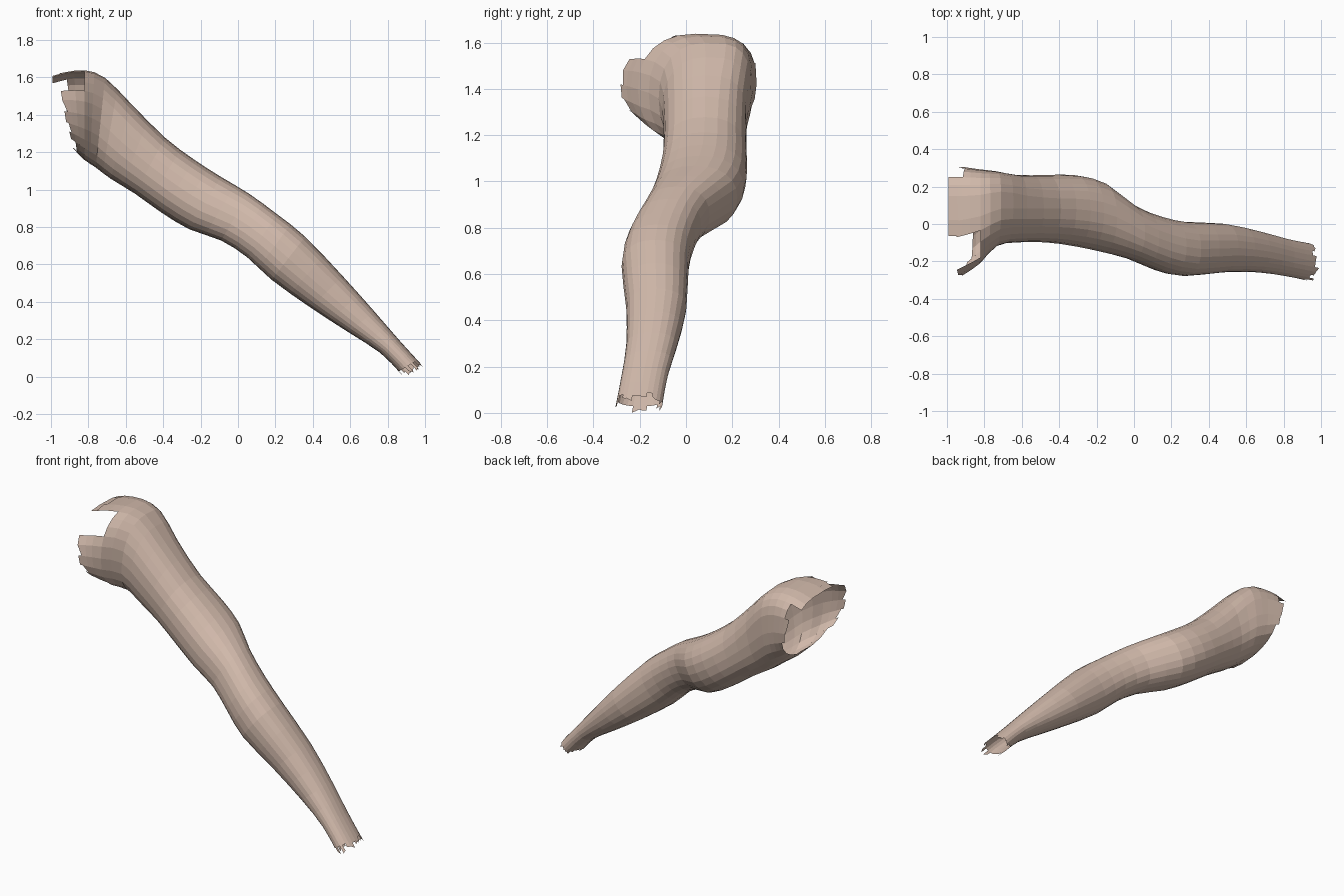
import bpy, bmesh, math, random
from mathutils import Vector

cube = bpy.data.objects.get("Cube")
if cube:
    bpy.data.objects.remove(cube, do_unlink=True)

random.seed(4)
SIDES = 24      # faces around the limb
STEPS = 2       # rings per station

# Stations from shoulder to wrist: top x, top z, bottom x, bottom z, front y, back y
stations = [
    (-.93, 1.62, -.87, 1.19, -.26, .30),
    (-.83, 1.63, -.83, 1.15, -.21, .29),
    (-.72, 1.59, -.77, 1.11, -.12, .28),
    (-.58, 1.45, -.69, 1.05, -.10, .26),
    (-.40, 1.27, -.56, .97, -.10, .26),
    (-.24, 1.15, -.42, .87, -.12, .26),
    (-.10, 1.06, -.27, .78, -.15, .22),
    (.05, .97, -.10, .72, -.19, .10),
    (.20, .86, .04, .63, -.25, .04),
    (.35, .74, .17, .51, -.28, .01),
    (.55, .53, .38, .36, -.26, 0),
    (.72, .34, .58, .23, -.26, -.04),
    (.85, .19, .75, .12, -.28, -.08),
    (.95, .08, .85, .02, -.30, -.10),
]


def smooth_stations(rows, steps):
    """Catmull-Rom interpolation of the station table."""
    out = []
    for i in range(len(rows) - 1):
        quad = [rows[max(0, min(len(rows) - 1, i + k))] for k in (-1, 0, 1, 2)]
        for s in range(steps):
            t = s / steps
            out.append([b + t * ((c - a) + t * ((2 * a - 5 * b + 4 * c - d)
                        + t * (3 * b - a - 3 * c + d))) / 2
                        for a, b, c, d in zip(*quad)])
    out.append(list(rows[-1]))
    return out


def soft(v, power):
    """Squared-off circle coordinate."""
    return math.copysign(abs(v) ** power, v)


def ring_points(row):
    tx, tz, bx, bz, front, back = row
    top, bottom = Vector((tx, 0, tz)), Vector((bx, 0, bz))
    middle = (top + bottom) / 2 + Vector((0, (front + back) / 2, 0))
    boxy = max(0, min(1, (tz - 1.3) * 4))       # shoulder blade corner
    for k in range(SIDES):
        a = math.tau * k / SIDES
        upper_back = math.sin(a) > 0 and math.cos(a) > 0
        power = .88 - .3 * boxy * upper_back
        yield (middle + (top - bottom) / 2 * soft(math.cos(a), power)
               + Vector((0, (back - front) / 2 * soft(math.sin(a), power), 0)))


# Limb shell, open at both ends, with a notch in the upper front of the shoulder
NOTCH = range(SIDES - 4, SIDES - 1)
bm = bmesh.new()
rings = [[bm.verts.new(p) for p in ring_points(r)]
         for r in smooth_stations(stations, STEPS)]
for i, (low, high) in enumerate(zip(rings, rings[1:])):
    for k in range(SIDES):
        n = (k + 1) % SIDES
        if i > 1 or k not in NOTCH:
            bm.faces.new((low[k], high[k], high[n], low[n]))


# Torn edges: separate stubs of uneven length along both openings
def tear(edge, inner, length, gaps=()):
    outward = [(e.co - i.co).normalized() for e, i in zip(edge, inner)]
    for k in range(SIDES):
        n = (k + 1) % SIDES
        if k not in gaps and random.random() < .6:
            tips = [bm.verts.new(edge[j].co + outward[j] * length * random.uniform(.3, 1))
                    for j in (k, n)]
            bm.faces.new((edge[k], edge[n], tips[1], tips[0]))


tear(rings[0], rings[1], .05, NOTCH)
tear(rings[-1], rings[-2], .05)

# Long flap on top of the shoulder
flap = [rings[0][k] for k in (SIDES - 1, 0, 1, 2, 3)]
tips = [bm.verts.new((-1, v.co.y, v.co.z - .02)) for v in flap]
for j in range(len(flap) - 1):
    bm.faces.new((flap[j], flap[j + 1], tips[j + 1], tips[j]))

bmesh.ops.delete(bm, geom=[v for v in bm.verts if not v.link_faces], context='VERTS')
bmesh.ops.recalc_face_normals(bm, faces=bm.faces)

# Centre on the ground
lo = Vector([min(v.co[i] for v in bm.verts) for i in range(3)])
hi = Vector([max(v.co[i] for v in bm.verts) for i in range(3)])
origin = Vector(((lo.x + hi.x) / 2, (lo.y + hi.y) / 2, lo.z))
bmesh.ops.translate(bm, verts=bm.verts, vec=-origin)

mesh = bpy.data.meshes.new("arm_shell")
bm.to_mesh(mesh)
bm.free()
arm = bpy.data.objects.new("arm_shell", mesh)
bpy.context.collection.objects.link(arm)

# Skin colour
skin = bpy.data.materials.new("pale_skin")
skin.use_nodes = True
colour = (.63, .48, .40, 1)
skin.diffuse_color = colour
skin.node_tree.nodes["Principled BSDF"].inputs["Base Color"].default_value = colour
mesh.materials.append(skin)
